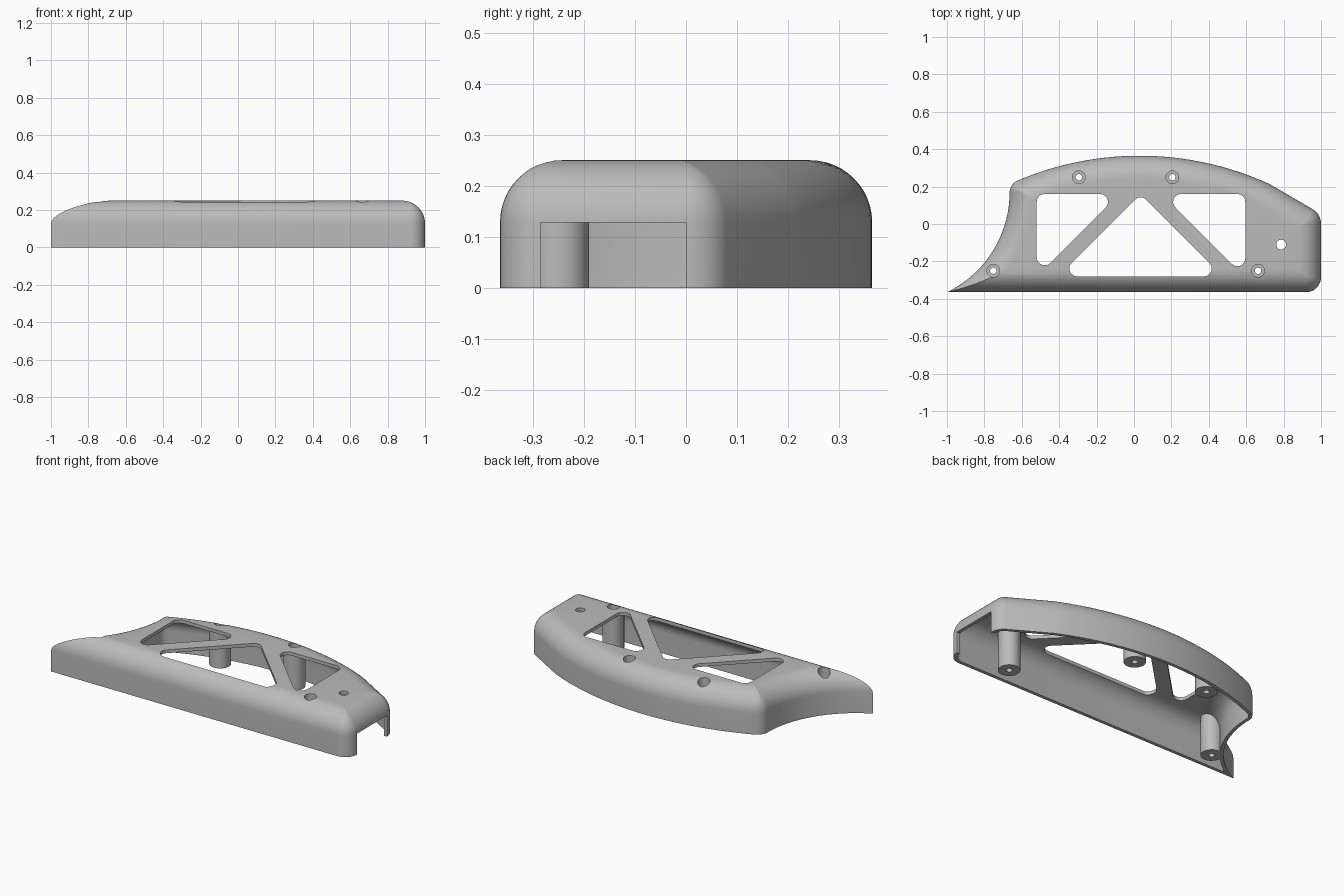
import bpy, bmesh, math
from mathutils import Vector as V

if "Cube" in bpy.data.objects:
    bpy.data.objects.remove(bpy.data.objects["Cube"])

HEIGHT, FILLET, WALL = 0.25, 0.122, 0.02

mat = bpy.data.materials.new("plain grey")
mat.use_nodes = True
GREY = (0.5, 0.5, 0.5, 1)
mat.diffuse_color = GREY
mat.node_tree.nodes["Principled BSDF"].inputs["Base Color"].default_value = GREY


def make(name, bm):
    bmesh.ops.recalc_face_normals(bm, faces=bm.faces)
    mesh = bpy.data.meshes.new(name)
    bm.to_mesh(mesh)
    bm.free()
    mesh.materials.append(mat)
    ob = bpy.data.objects.new(name, mesh)
    bpy.context.collection.objects.link(ob)
    return ob


def loft(name, rings):
    """Solid through equal-length rings of points, capped at both ends."""
    bm = bmesh.new()
    rows = [[bm.verts.new(p) for p in ring] for ring in rings]
    for a, b in zip(rows, rows[1:]):
        for i in range(len(a)):
            bm.faces.new((a[i - 1], a[i], b[i], b[i - 1]))
    bm.faces.new(rows[0])
    bm.faces.new(rows[-1])
    return make(name, bm)


def prism(name, outline, z0, z1):
    return loft(name, [[(x, y, z) for x, y in outline] for z in (z0, z1)])


def cylinder(name, x, y, r, z0, z1):
    turn = [math.tau * i / 40 for i in range(40)]
    return prism(name, [(x + r * math.cos(a), y + r * math.sin(a)) for a in turn], z0, z1)


def cut(target, tool):
    mod = target.modifiers.new("cut", "BOOLEAN")
    mod.operation, mod.solver, mod.object = "DIFFERENCE", "EXACT", tool
    bpy.context.view_layer.objects.active = target
    bpy.ops.object.modifier_apply(modifier=mod.name)
    bpy.data.objects.remove(tool)


def corner_arc(a, p, b, n):
    """Inner points of the circular arc from a to b with tangents meeting at p."""
    w = (a - b).length / (2 * (a - p).length)
    out = []
    for k in range(1, n):
        t = k / n
        u, m, v = (1 - t) ** 2, 2 * w * t * (1 - t), t * t
        out.append((a * u + p * m + b * v) / (u + m + v))
    return out


# Outline: corners (point, radius, tangent factor), then the sides between them
CORNERS = [(V((-1, -0.365)), 0, 0), (V((1, -0.365)), 0.08, 1), (V((1, 0.053)), 0.09, 0.58),
           (V((0.714, 0.22)), 0, 0), (V((-0.665, 0.21)), 0.06, 0.8)]


def straight(i):
    a, b = CORNERS[i][0], CORNERS[i + 1][0]
    n = V((a.y - b.y, b.x - a.x)).normalized()
    return ((a + b) / 2 + n * 1000, 1000, 1, 1)


# Each side is a circle: centre, radius, bulge direction, segments
SIDES = [straight(0), straight(1), straight(2),
         (V((0.03, -1.305)), 1.67, 1, 32), (V((-1.259, 0.17)), 0.594, -1, 28)]


def meet(s, t, d, hint):
    (c0, r0, k0, _), (c1, r1, k1, _) = s, t
    r0, r1, gap = r0 - k0 * d, r1 - k1 * d, c1 - c0
    dist = gap.length
    along = (dist * dist + r0 * r0 - r1 * r1) / (2 * dist)
    h = math.sqrt(max(r0 * r0 - along * along, 0))
    e = gap / dist
    pair = [c0 + e * along + V((-e.y, e.x)) * q for q in (h, -h)]
    return min(pair, key=lambda p: (p - hint).length)


def outline(d):
    """The plan outline moved inwards by d."""
    n = len(SIDES)
    pts = [meet(SIDES[i - 1], SIDES[i], d, CORNERS[i][0]) for i in range(n)]
    trim = [max(r - d, 0.002) * f for _, r, f in CORNERS]
    runs = []
    for i, (c, r, k, seg) in enumerate(SIDES):
        j, r = (i + 1) % n, r - k * d
        a0, a1 = [math.atan2(*(pts[q] - c).yx) for q in (i, j)]
        a0, a1 = a0 + k * trim[i] / r, a1 - k * trim[j] / r
        arc = [a0 + (a1 - a0) * q / seg for q in range(seg + 1)]
        runs.append([c + V((math.cos(a), math.sin(a))) * r for a in arc])
    loop = []
    for i in range(n):
        j = (i + 1) % n
        if trim[j]:
            loop += runs[i] + corner_arc(runs[i][-1], pts[j], runs[j][0], 8)
        else:
            loop += runs[i][:-1]
    return loop


def domed_body(name, inset, bottom):
    """Upright wall with a quarter-round shoulder and a flat top."""
    r, base = FILLET - inset, HEIGHT - FILLET
    levels = [(inset, bottom)]
    for k in range(13):
        a = math.pi / 2 * k / 12
        levels.append((FILLET - r * math.cos(a), base + r * math.sin(a)))
    return loft(name, [[(p.x, p.y, z) for p in outline(d)] for d, z in levels])


def rounded(corners, r):
    pts, loop = [V(c) for c in corners], []
    for i, p in enumerate(pts):
        u = (pts[i - 1] - p).normalized()
        v = (pts[(i + 1) % len(pts)] - p).normalized()
        s = r / math.tan(u.angle(v) / 2)
        a, b = p + u * s, p + v * s
        loop += [a] + corner_arc(a, p, b, 10) + [b]
    return loop


# Hollow shell, with the screw posts left standing in the cavity
POSTS = [(-0.295, 0.25), (0.205, 0.25), (-0.752, -0.25), (0.663, -0.25)]
shell = domed_body("cover_shell", 0, 0)
cavity = domed_body("cavity", WALL, -0.05)
for x, y in POSTS:
    cut(cavity, cylinder("post", x, y, 0.06, -0.1, 0.3))
cut(shell, cavity)

# Triangular windows in the top plate
for tri in ([(-0.52, 0.16), (-0.52, -0.28), (-0.08, 0.16)],
            [(-0.405, -0.28), (0.475, -0.28), (0.035, 0.16)],
            [(0.15, 0.16), (0.595, -0.285), (0.595, 0.16)]):
    cut(shell, prism("window", rounded(tri, 0.042), 0.16, 0.3))

# Counterbored screw holes, small top hole, and end opening
for x, y in POSTS:
    cut(shell, cylinder("bore", x, y, 0.017, -0.1, 0.3))
    cut(shell, cylinder("counterbore", x, y, 0.034, 0.12, 0.3))
cut(shell, cylinder("pin_hole", 0.787, -0.11, 0.026, 0.16, 0.3))
cut(shell, prism("end_opening", [(0.95, -0.285), (1.1, -0.285), (1.1, 0), (0.95, 0)], -0.1, 0.1275))

bpy.ops.object.select_all(action="DESELECT")
shell.select_set(True)
bpy.context.view_layer.objects.active = shell
bpy.ops.object.shade_smooth_by_angle(angle=math.radians(30))
